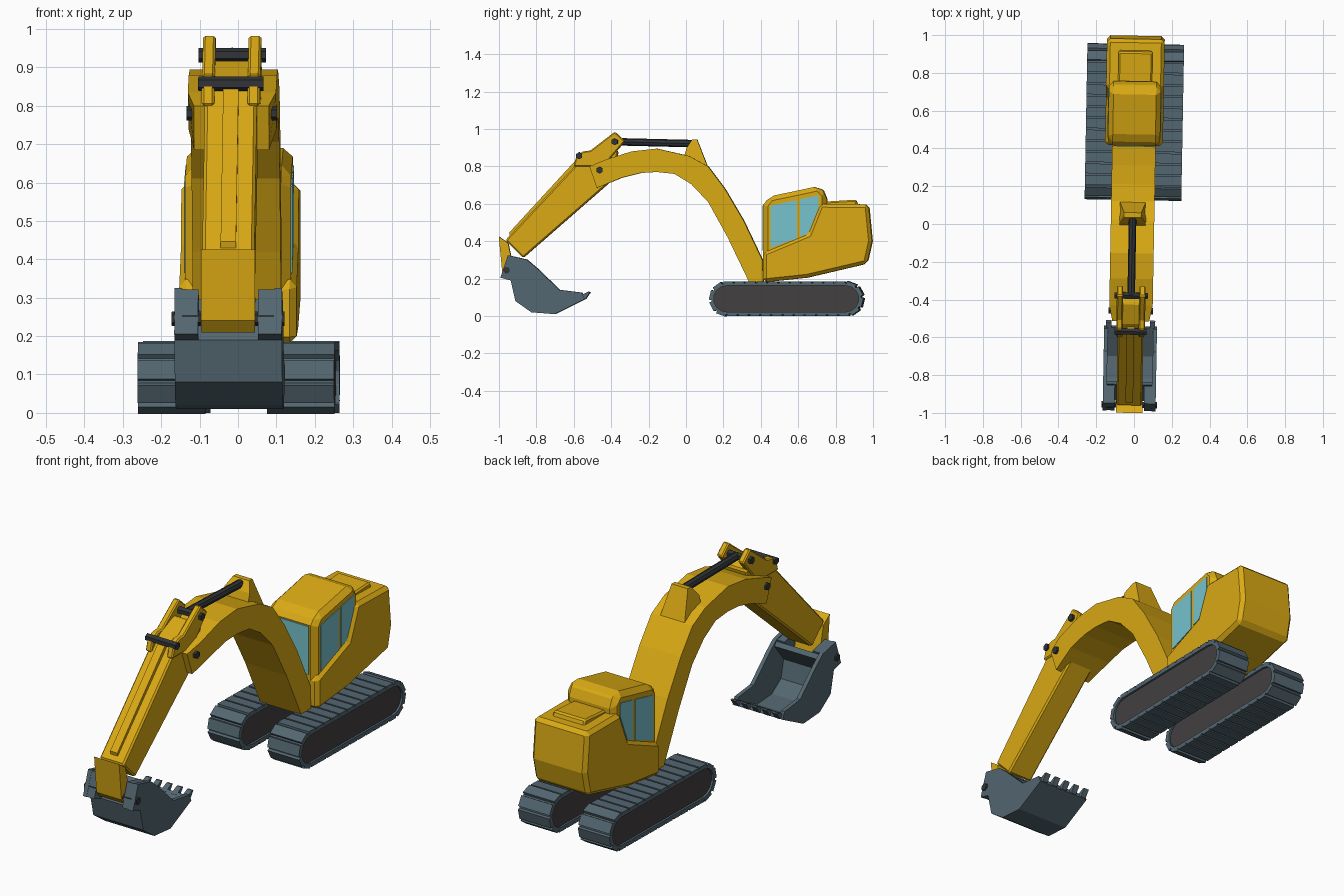
import bpy, bmesh, math
from mathutils import Vector, Matrix

if "Cube" in bpy.data.objects:
    bpy.data.objects.remove(bpy.data.objects["Cube"])


def material(name, rgb):
    m = bpy.data.materials.new(name)
    m.diffuse_color = (*rgb, 1)
    m.use_nodes = True
    m.node_tree.nodes["Principled BSDF"].inputs["Base Color"].default_value = m.diffuse_color
    return m


YELLOW = material("machine yellow", (0.70, 0.40, 0.007))
SLATE = material("slate steel", (0.088, 0.135, 0.165))
DARK = material("dark panel", (0.055, 0.05, 0.05))
BLACK = material("pin black", (0.03, 0.034, 0.038))
GLASS = material("cab glass", (0.18, 0.55, 0.62))


def finish(name, bm, mat, bevel=0):
    bmesh.ops.recalc_face_normals(bm, faces=bm.faces)
    me = bpy.data.meshes.new(name)
    bm.to_mesh(me)
    bm.free()
    me.materials.append(mat)
    ob = bpy.data.objects.new(name, me)
    bpy.context.collection.objects.link(ob)
    if bevel:
        mod = ob.modifiers.new("bevel", "BEVEL")
        mod.width, mod.segments = bevel, 1
        mod.limit_method = "ANGLE"
        mod.angle_limit = math.radians(40)
    return ob


def prism(name, pts, x0, x1, mat, bevel=0):
    """Side profile of (y, z) points extruded from x0 to x1."""
    bm = bmesh.new()
    face = bm.faces.new([bm.verts.new((x0, y, z)) for y, z in pts])
    ext = bmesh.ops.extrude_face_region(bm, geom=[face])
    verts = [g for g in ext["geom"] if isinstance(g, bmesh.types.BMVert)]
    bmesh.ops.translate(bm, verts=verts, vec=(x1 - x0, 0, 0))
    return finish(name, bm, mat, bevel)


def pair(name, pts, xi, xo, mat, bevel=0):
    for side, s in (("left", -1), ("right", 1)):
        prism(f"{name}_{side}", pts, s * xi, s * xo, mat, bevel)


def rod(name, p, q, r, mat=BLACK, sides=8):
    p, q = Vector(p), Vector(q)
    bm = bmesh.new()
    rot = (q - p).to_track_quat("Z", "Y").to_matrix().to_4x4()
    bmesh.ops.create_cone(bm, cap_ends=True, segments=sides, radius1=r, radius2=r,
                          depth=(q - p).length, matrix=Matrix.Translation((p + q) / 2) @ rot)
    return finish(name, bm, mat)


# Tracks: belt ring, pads around it, recessed side panel
YA, YB, ZC = 0.222, 0.858, 0.092


def stadium(r, n=7):
    half = [(YB + r * math.cos(a), ZC + r * math.sin(a))
            for a in (-math.pi / 2 + math.pi * i / n for i in range(n + 1))]
    return half + [(YA + YB - y, 2 * ZC - z) for y, z in half]


def belt(name, x0, x1):
    bm = bmesh.new()
    rows = [[bm.verts.new(v) for v in ((x0, *o), (x1, *o), (x1, *i), (x0, *i))]
            for o, i in zip(stadium(0.084), stadium(0.07))]
    for a, b in zip(rows, rows[1:] + rows[:1]):
        for k in range(4):
            bm.faces.new((a[k], b[k], b[(k + 1) % 4], a[(k + 1) % 4]))
    finish(name, bm, SLATE)


def pads(name, x0, x1, count=30, r=0.083):
    bm = bmesh.new()
    straight, arc = YB - YA, math.pi * r
    total = 2 * (straight + arc)
    for i in range(count):
        d = (i + 0.5) * total / count
        flip = d > total / 2
        d -= total / 2 if flip else 0
        if d < straight:
            y, z, a = YA + d, ZC - r, -math.pi / 2
        else:
            a = -math.pi / 2 + (d - straight) / r
            y, z = YB + r * math.cos(a), ZC + r * math.sin(a)
        if flip:
            y, z, a = YA + YB - y, 2 * ZC - z, a + math.pi
        mtx = (Matrix.Translation(((x0 + x1) / 2, y, z)) @ Matrix.Rotation(a, 4, "X")
               @ Matrix.Diagonal((x1 - x0, 0.018, total / count * 0.86, 1)))
        bmesh.ops.create_cube(bm, size=1, matrix=mtx)
    finish(name, bm, SLATE)


for side, s in (("left", -1), ("right", 1)):
    x0, x1 = sorted((0.08 * s, 0.256 * s))
    belt(f"track_belt_{side}", x0, x1)
    pads(f"track_pads_{side}", x0, x1)
    prism(f"track_panel_{side}", stadium(0.071), x0 + 0.01, x1 - 0.01, DARK)

# House body, cab and rear hatch
prism("house_body", [(.415, .18), (.65, .205), (.97, .28), (.997, .40), (.978, .597),
                     (.72, .6), (.655, .44), (.415, .34)], -.153, .153, YELLOW, .018)
prism("cab", [(.415, .2), (.415, .595), (.45, .64), (.595, .67), (.71, .695),
              (.755, .65), (.755, .3)], -.138, .138, YELLOW, .025)
prism("rear_hatch", [(.74, .58), (.75, .612), (.91, .622), (.925, .58)],
      -.09, .09, YELLOW, .008)

# Cab windows
pair("door_window", [(.455, .365), (.595, .415), (.595, .62), (.455, .59)], .135, .1415, GLASS)
pair("rear_window", [(.612, .425), (.655, .44), (.71, .575), (.71, .645), (.612, .624)],
     .135, .1415, GLASS)
prism("windscreen", [(.41, .35), (.41, .59), (.418, .59), (.418, .35)], -.105, .105, GLASS)

# Boom, narrowed at its tip
boom = prism("boom", [(.34, .18), (.415, .18), (.41, .30), (.31, .51), (.21, .68), (.12, .80),
                      (.02, .855), (-.155, .895), (-.29, .88), (-.43, .835), (-.515, .80),
                      (-.475, .685), (-.34, .74), (-.24, .765), (-.155, .77), (-.06, .76),
                      (.03, .705), (.12, .61), (.225, .42)], -.115, .115, YELLOW)
for v in boom.data.vertices:
    if v.co.y < -.45:
        v.co.x *= .85

# Ram bracket on the boom, narrower at the top
bracket = prism("ram_bracket", [(-.01, .85), (.005, .90), (.035, .945), (.06, .945),
                                (.12, .79), (.06, .80)], -.07, .07, YELLOW)
for v in bracket.data.vertices:
    if v.co.z > .92:
        v.co.x *= .65
rod("stick_ram", (0, .03, .922), (0, -.38, .932), .02)

# Stick with top rib and fork plates
prism("stick", [(-.87, .31), (-.965, .405), (-.53, .87), (-.42, .92), (-.36, .88),
                (-.40, .72)], -.068, .068, YELLOW, .008)
prism("stick_rib", [(-.94, .42), (-.945, .446), (-.56, .865), (-.54, .85)], -.02, .02, YELLOW)
pair("stick_fork", [(-.38, .985), (-.325, .935), (-.44, .80), (-.53, .80), (-.60, .80),
                    (-.585, .855), (-.55, .88), (-.51, .885)], .043, .076, YELLOW, .006)

# Pivot pins
for name, y, z, hw in (("ram_pin", -.38, .932, .088), ("link_pin", -.57, .857, .085),
                       ("boom_pin", -.46, .78, .118), ("bucket_pin", -.957, .245, .147)):
    rod(name, (-hw, y, z), (hw, y, z), .019, sides=6)

# Bucket link at the stick end
prism("bucket_link", [(-1, .425), (-.95, .39), (-.92, .25), (-.955, .21), (-.982, .24)],
      -.07, .07, YELLOW)

# Bucket: curved shell, side plates, hinge ears and teeth
outer = [(-.85, .295), (-.935, .19), (-.91, .08), (-.825, .02), (-.70, .01), (-.54, .09)]
inner = [(-.55, .115), (-.70, .035), (-.815, .045), (-.885, .095), (-.905, .185), (-.835, .275)]
prism("bucket_shell", outer + inner, -.138, .138, SLATE)
pair("bucket_side", [(-.95, .325), (-.99, .205)] + outer[1:]
     + [(-.555, .125), (-.675, .14), (-.80, .26), (-.85, .302)], .12, .14, SLATE)
pair("bucket_ear", [(-.95, .322), (-.988, .206), (-.935, .19), (-.86, .27), (-.855, .30)],
     .078, .135, SLATE)
for i in range(5):
    x = -.116 + i * .058
    prism(f"bucket_tooth_{i + 1}", [(-.56, .085), (-.535, .092), (-.51, .128), (-.52, .13),
                                    (-.565, .108)], x - .014, x + .014, SLATE)

# The whole machine stands turned about one degree
turn = Matrix.Translation((-.008, 0, 0)) @ Matrix.Rotation(math.radians(-1.05), 4, "Z")
for ob in bpy.context.collection.objects:
    ob.data.transform(turn)
